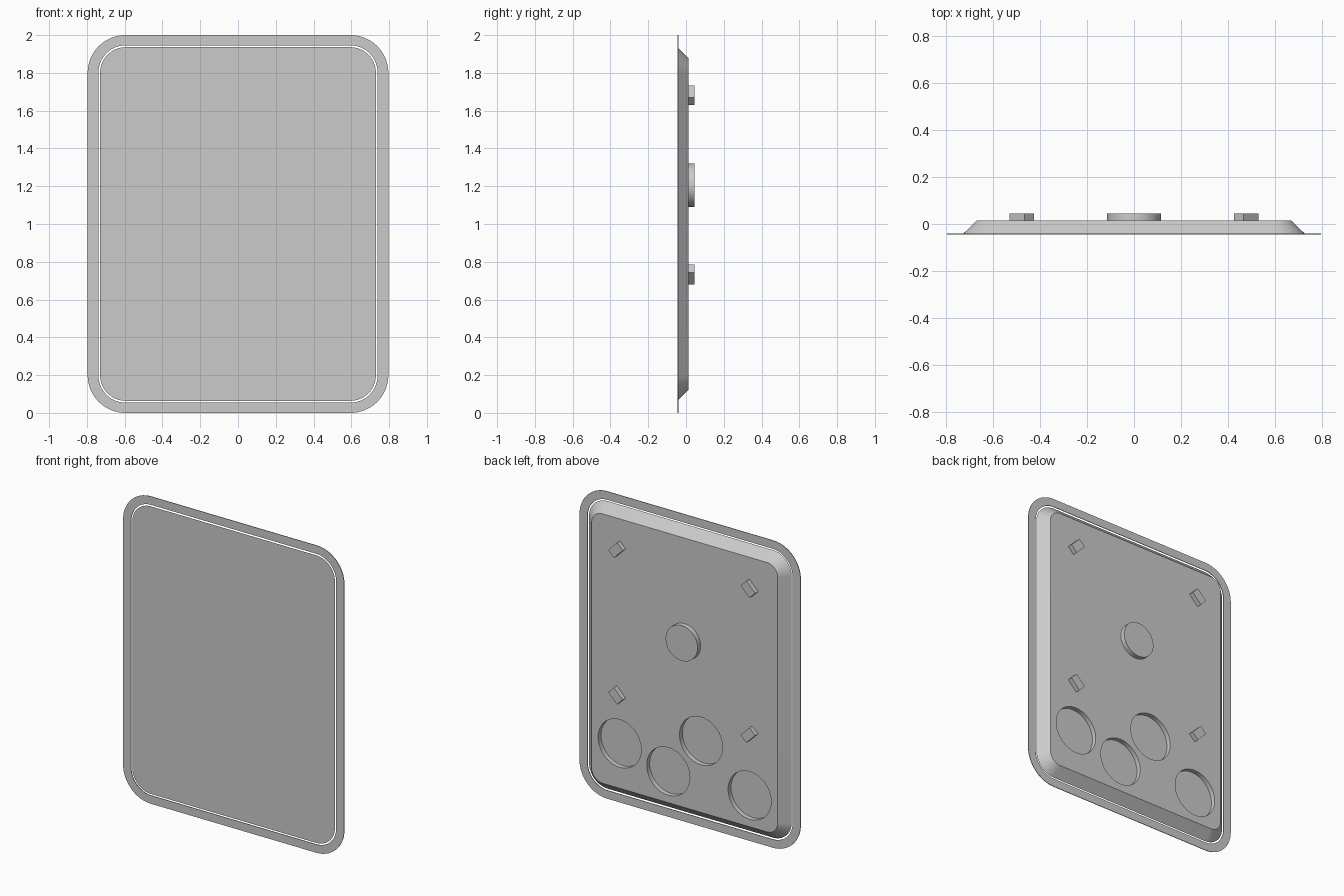
import bpy, bmesh
from math import sin, cos, pi, radians
from mathutils import Matrix, Vector

old = bpy.data.objects.get("Cube")
if old:
    bpy.data.objects.remove(old, do_unlink=True)

grey = bpy.data.materials.new("plain grey")
grey.use_nodes = True
GREY = (0.6, 0.6, 0.6, 1)
grey.diffuse_color = GREY
grey.node_tree.nodes["Principled BSDF"].inputs["Base Color"].default_value = GREY

FRONT, BACK, TIP = -0.045, 0.014, 0.045
MID_Z = 1.0
STEPS = 16


def outline(half_w, half_h, radius):
    """Rounded rectangle as (x, z) points."""
    pts = []
    for q, (sx, sz) in enumerate([(1, 1), (-1, 1), (-1, -1), (1, -1)]):
        for i in range(STEPS + 1):
            a = (q + i / STEPS) * pi / 2
            pts.append((sx * (half_w - radius) + radius * cos(a),
                        MID_Z + sz * (half_h - radius) + radius * sin(a)))
    return pts


def add_loop(bm, pts, y):
    return [bm.verts.new((x, y, z)) for x, z in pts]


def bridge(bm, a, b):
    n = len(a)
    for i in range(n):
        j = (i + 1) % n
        bm.faces.new((a[i], a[j], b[j], b[i]))


def finish(bm, name):
    bmesh.ops.recalc_face_normals(bm, faces=bm.faces)
    mesh = bpy.data.meshes.new(name)
    bm.to_mesh(mesh)
    bm.free()
    mesh.materials.append(grey)
    ob = bpy.data.objects.new(name, mesh)
    bpy.context.collection.objects.link(ob)
    return ob


def smooth(ob):
    bpy.ops.object.select_all(action='DESELECT')
    ob.select_set(True)
    bpy.context.view_layer.objects.active = ob
    bpy.ops.object.shade_smooth_by_angle(angle=radians(30))


def disc(name, x, z, radius, y0, y1):
    """Cylinder along y from y0 to y1."""
    bm = bmesh.new()
    place = Matrix.Translation((x, (y0 + y1) / 2, z)) @ Matrix.Rotation(pi / 2, 4, 'X')
    bmesh.ops.create_cone(bm, cap_ends=True, segments=64, radius1=radius,
                          radius2=radius, depth=y1 - y0, matrix=place)
    return finish(bm, name)


# Thin flat frame around the panel, separated by a narrow gap
bm = bmesh.new()
outer, inner = outline(0.796, 1.0, 0.2), outline(0.739, 0.946, 0.145)
loops = [add_loop(bm, p, y) for p, y in
         [(outer, FRONT), (outer, FRONT + 0.004), (inner, FRONT + 0.004), (inner, FRONT)]]
for i in range(4):
    bridge(bm, loops[i], loops[(i + 1) % 4])
smooth(finish(bm, "outer_frame"))

# Panel with sloping sides towards the back
bm = bmesh.new()
face = add_loop(bm, outline(0.73, 0.936, 0.135), FRONT)
rear = add_loop(bm, outline(0.67, 0.877, 0.078), BACK)
bridge(bm, face, rear)
bm.faces.new(face)
bm.faces.new(rear)
panel = finish(bm, "panel")

# Round pockets in the back
for i, (x, z) in enumerate([(0.468, 0.415), (0.118, 0.327), (-0.118, 0.588), (-0.468, 0.327)]):
    cutter = disc(f"pocket_cutter_{i + 1}", x, z, 0.155, BACK - 0.03, BACK + 0.02)
    cutter.hide_render = True
    cut = panel.modifiers.new("pocket", 'BOOLEAN')
    cut.operation, cut.solver, cut.object = 'DIFFERENCE', 'EXACT', cutter

# Apply the cuts and discard the cutters
bpy.context.view_layer.update()
cut_mesh = bpy.data.meshes.new_from_object(
    panel.evaluated_get(bpy.context.evaluated_depsgraph_get()))
panel.modifiers.clear()
panel.data = cut_mesh
for ob in list(bpy.data.objects):
    if ob.name.startswith("pocket_cutter"):
        bpy.data.objects.remove(ob, do_unlink=True)
smooth(panel)

# Raised round boss
smooth(disc("centre_boss", 0, 1.205, 0.115, BACK - 0.002, TIP))

# Four slanted blocks, set square to the diagonals
for side, sx in (("left", 1), ("right", -1)):
    for level, z, sz in (("upper", 1.682, 1), ("lower", 0.733, -1)):
        bm = bmesh.new()
        depth = TIP - BACK + 0.002
        place = (Matrix.Translation((sx * 0.477, TIP - depth / 2, z))
                 @ Matrix.Rotation(sx * sz * pi / 4, 4, 'Y')
                 @ Matrix.Diagonal(Vector((0.09, depth, 0.058, 1))))
        bmesh.ops.create_cube(bm, size=1, matrix=place)
        finish(bm, f"{level}_{side}_block")
